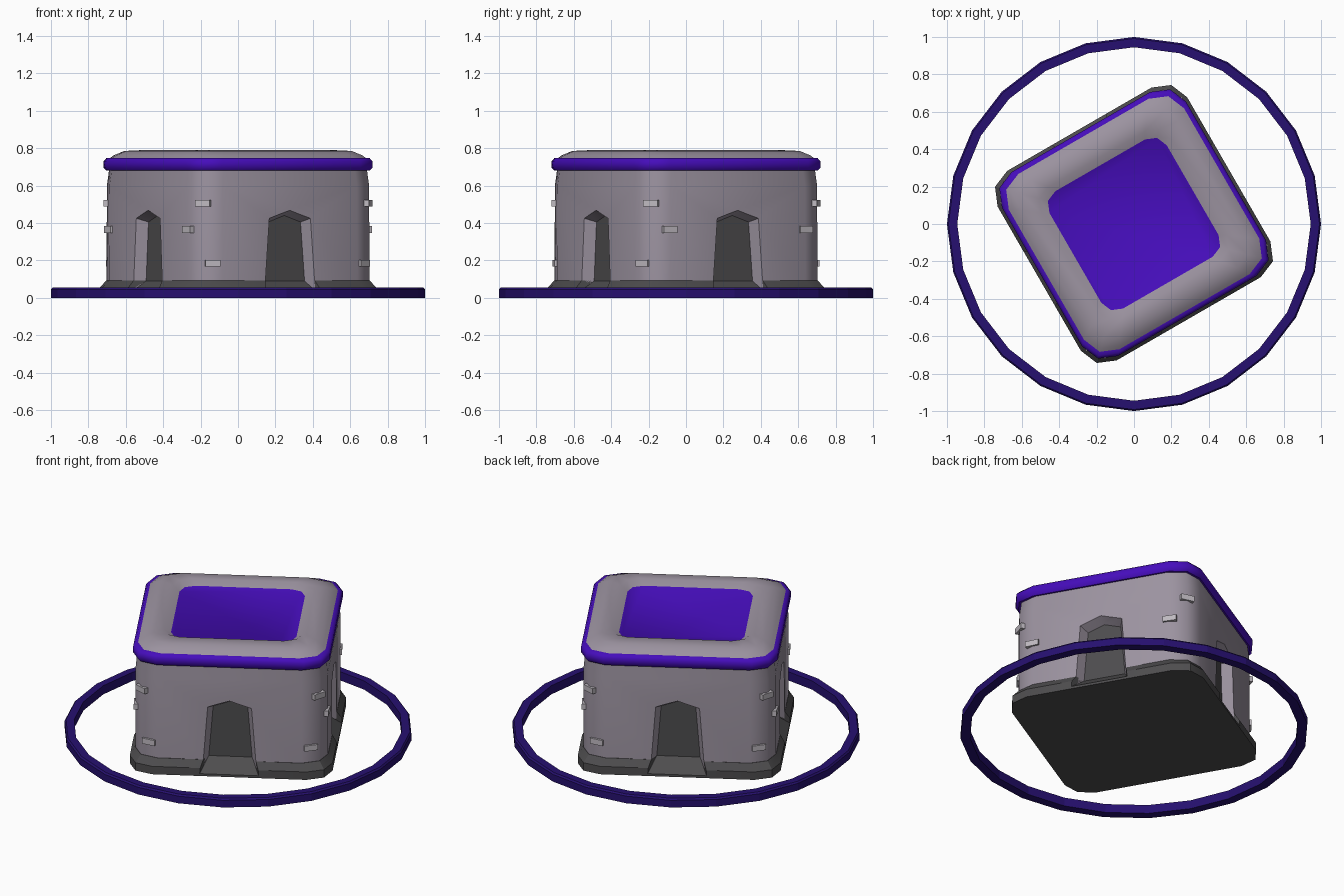
import bpy, bmesh, math
from mathutils import Matrix, Vector

if "Cube" in bpy.data.objects:
    bpy.data.objects.remove(bpy.data.objects["Cube"])

TURN = Matrix.Rotation(math.radians(30), 4, 'Z')   # whole building is turned


def material(name, rgb):
    m = bpy.data.materials.new(name)
    m.diffuse_color = (*rgb, 1)
    m.use_nodes = True
    m.node_tree.nodes["Principled BSDF"].inputs["Base Color"].default_value = m.diffuse_color
    return m


STONE = material("grey stone", (0.33, 0.29, 0.35))
DARK = material("dark stone", (0.075, 0.073, 0.076))
PURPLE = material("bright purple", (0.061, 0.004, 0.50))
RING = material("deep purple", (0.019, 0.005, 0.16))
PALE = material("pale brick", (0.52, 0.49, 0.53))


def finish(name, bm, mats, matrix=TURN):
    bmesh.ops.recalc_face_normals(bm, faces=bm.faces)
    me = bpy.data.meshes.new(name)
    bm.to_mesh(me)
    bm.free()
    for m in mats:
        me.materials.append(m)
    ob = bpy.data.objects.new(name, me)
    ob.matrix_world = matrix
    bpy.context.collection.objects.link(ob)
    return ob


def activate(ob):
    bpy.ops.object.select_all(action='DESELECT')
    ob.select_set(True)
    bpy.context.view_layer.objects.active = ob


def smooth(ob, angle):
    activate(ob)
    bpy.ops.object.shade_smooth_by_angle(angle=math.radians(angle))


def outline(h, r):
    """Square of half-width h with two-segment rounded corners."""
    pts = []
    for k in range(4):
        for a in (0, 45, 90):
            t = math.radians(a)
            p = Vector((h - r + r * math.cos(t), h - r + r * math.sin(t), 0))
            pts.append(Matrix.Rotation(k * math.pi / 2, 3, 'Z') @ p)
    return pts


def loft(name, levels, mats, cap_index=0):
    """Stack rounded squares given as (half-width, corner radius, z)."""
    bm = bmesh.new()
    rings = [[bm.verts.new((p.x, p.y, z)) for p in outline(h, r)]
             for h, r, z in levels]
    n = len(rings[0])
    for a, b in zip(rings, rings[1:]):
        for i in range(n):
            bm.faces.new((a[i], a[(i + 1) % n], b[(i + 1) % n], b[i]))
    bm.faces.new(rings[0])
    bm.faces.new(rings[-1]).material_index = cap_index
    return finish(name, bm, mats)


# Walls with rolled roof edge, sunken purple roof panel
walls = loft("walls", [(0.556, 0.14, 0.05), (0.554, 0.14, 0.60),
                       (0.545, 0.14, 0.69), (0.545, 0.14, 0.745),
                       (0.525, 0.135, 0.762), (0.48, 0.12, 0.785),
                       (0.40, 0.10, 0.79), (0.362, 0.085, 0.762)],
             [STONE, DARK, PURPLE], 2)

# Dark sloped plinth
plinth = loft("plinth", [(0.585, 0.14, 0), (0.585, 0.14, 0.05),
                         (0.557, 0.14, 0.092), (0.53, 0.14, 0.092)],
              [DARK, DARK, DARK])

# Purple cornice band
band = loft("cornice_band", [(0.535, 0.14, 0.68), (0.556, 0.14, 0.68),
                             (0.568, 0.14, 0.697), (0.568, 0.14, 0.73),
                             (0.556, 0.14, 0.747), (0.535, 0.14, 0.749)],
            [PURPLE])


# Splayed pointed doorway cutters, one per side
def door_section(t):
    """Door outline; t = 0 at the back wall, 1 at the wall surface."""
    y = -(0.495 + 0.06 * t)
    w, s = 0.125 + 0.03 * t, 0.10 + 0.027 * t
    low, side, peak = 0.09 - 0.05 * t, 0.405 + 0.02 * t, 0.44 + 0.028 * t
    return [(-w, y, low), (w, y, low), (s, y, side), (0, y, peak), (-s, y, side)]


for k in range(4):
    bm = bmesh.new()
    back = [bm.verts.new(p) for p in door_section(0)]
    front = [bm.verts.new(p) for p in door_section(2.5)]
    for i in range(5):
        j = (i + 1) % 5
        f = bm.faces.new((back[i], back[j], front[j], front[i]))
        f.material_index = 1 if i == 0 else 0        # dark threshold
    bm.faces.new(back).material_index = 1            # dark back wall
    bm.faces.new(front)
    cutter = finish("door_cutter", bm, [STONE, DARK, PURPLE],
                    TURN @ Matrix.Rotation(k * math.pi / 2, 4, 'Z'))
    cutter.hide_render = True
    for ob in (walls, plinth):
        mod = ob.modifiers.new("door", 'BOOLEAN')
        mod.operation = 'DIFFERENCE'
        mod.solver = 'EXACT'
        mod.object = cutter
        activate(ob)
        bpy.ops.object.modifier_apply(modifier=mod.name)
    bpy.data.objects.remove(cutter)

smooth(walls, 46)
smooth(plinth, 25)
smooth(band, 46)

# Pale bricks around each corner: (x, y, facing angle, z)
bm = bmesh.new()
for sx in (-1, 1):
    for sy in (-1, 1):
        for x, y, ang, z in ((0.509, 0.509, 45, 0.505),
                             (0.549, 0.42, 4, 0.365),
                             (0.465, 0.533, 67.5, 0.185)):
            a = math.atan2(sy * math.sin(math.radians(ang)),
                           sx * math.cos(math.radians(ang)))
            m = (Matrix.Translation((sx * x, sy * y, z))
                 @ Matrix.Rotation(a, 4, 'Z')
                 @ Matrix.Diagonal((0.03, 0.08, 0.035, 1)))
            bmesh.ops.create_cube(bm, size=1, matrix=m)
finish("corner_bricks", bm, [PALE])

# Ground ring, 24 sides
bm = bmesh.new()
profile = [(1.0, 0.0), (1.0, 0.045), (0.992, 0.055), (0.945, 0.055), (0.945, 0.0)]
loops = [[bm.verts.new((r * math.cos(i * math.pi / 12), r * math.sin(i * math.pi / 12), z))
          for r, z in profile] for i in range(24)]
for i in range(24):
    a, b = loops[i], loops[(i + 1) % 24]
    for j in range(5):
        bm.faces.new((a[j], b[j], b[(j + 1) % 5], a[(j + 1) % 5]))
finish("ground_ring", bm, [RING], Matrix.Identity(4))
